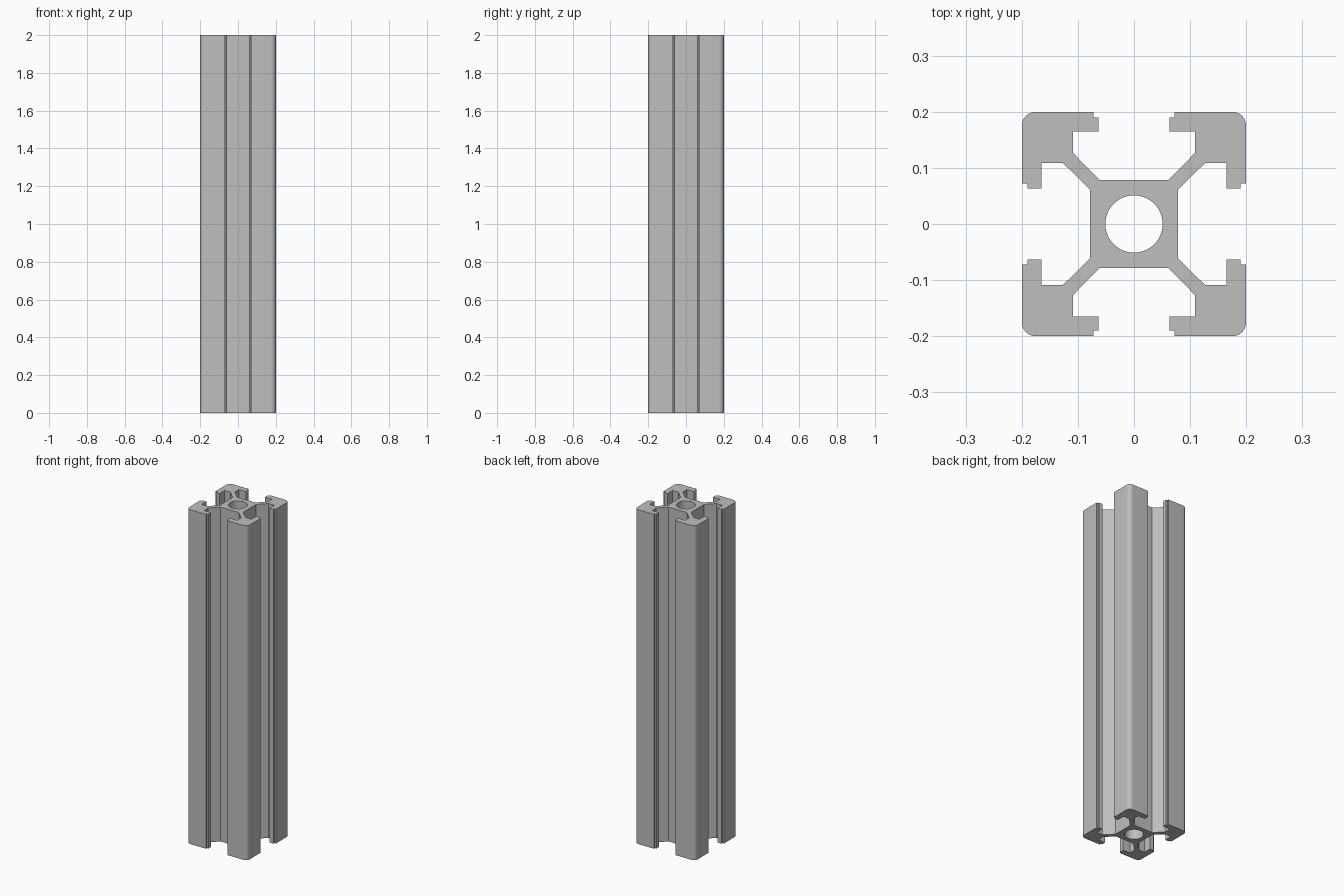
import bpy
import bmesh
import math

cube = bpy.data.objects.get("Cube")
if cube:
    bpy.data.objects.remove(cube, do_unlink=True)

LENGTH = 2.0
HALF = 0.2        # half the outer width
CORNER = 0.025    # outer corner radius
BORE = 0.051      # central hole radius

# Brushed aluminium
aluminium = bpy.data.materials.new("aluminium_grey")
aluminium.use_nodes = True
colour = (0.52, 0.52, 0.52, 1.0)
aluminium.diffuse_color = colour
aluminium.node_tree.nodes["Principled BSDF"].inputs["Base Color"].default_value = colour


def arc(centre, radius, start, end, steps):
    """Points on an arc, end point included."""
    angles = [math.radians(start + (end - start) * i / steps) for i in range(steps + 1)]
    return [(centre + radius * math.cos(a), centre + radius * math.sin(a)) for a in angles]


def add_loop(bm, points):
    """Closed ring of edges at the base."""
    verts = [bm.verts.new((x, y, 0)) for x, y in points]
    return [bm.edges.new((v, verts[(i + 1) % len(verts)])) for i, v in enumerate(verts)]


# Half of one T-slot: core, diagonal web, slot cavity, lip and lip step
half_slot = [(0.061, 0.078), (0.109, 0.127), (0.109, 0.165), (0.063, 0.165),
             (0.063, 0.19), (0.072, 0.19), (0.072, HALF)]

# One corner arm is the half slot, the rounded corner and its diagonal mirror
corner = arc(HALF - CORNER, CORNER, 90, 0, 8)
arm = half_slot + corner + [(y, x) for x, y in reversed(half_slot)]

# Four arms, each a quarter turn further round
outline = []
for _ in range(4):
    outline += arm
    arm = [(y, -x) for x, y in arm]

# Fill between outline and bore, then extrude to length
bm = bmesh.new()
edges = add_loop(bm, outline) + add_loop(bm, arc(0, BORE, 0, 360, 48)[:-1])
bmesh.ops.triangle_fill(bm, edges=edges, use_beauty=True, normal=(0, 0, 1))
extruded = bmesh.ops.extrude_face_region(bm, geom=bm.faces[:], use_keep_orig=True)
top = [g for g in extruded["geom"] if isinstance(g, bmesh.types.BMVert)]
bmesh.ops.translate(bm, verts=top, vec=(0, 0, LENGTH))
bmesh.ops.recalc_face_normals(bm, faces=bm.faces[:])

mesh = bpy.data.meshes.new("slotted_rail")
bm.to_mesh(mesh)
bm.free()
mesh.materials.append(aluminium)
rail = bpy.data.objects.new("slotted_rail", mesh)
bpy.context.collection.objects.link(rail)

# Smooth the bore and rounded corners, keep the slot edges crisp
bpy.ops.object.select_all(action="DESELECT")
rail.select_set(True)
bpy.context.view_layer.objects.active = rail
bpy.ops.object.shade_smooth_by_angle(angle=math.radians(30))
